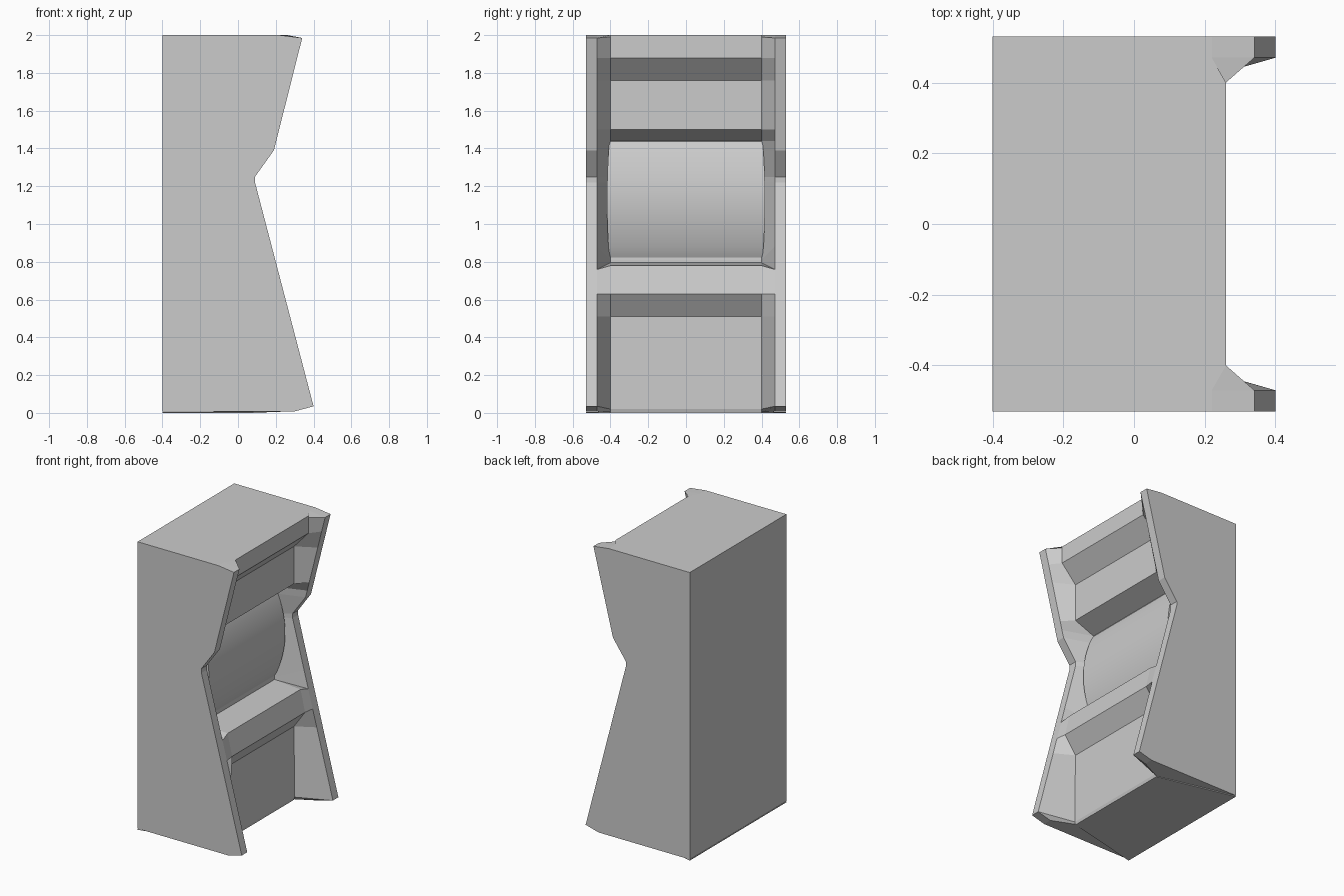
import bpy, bmesh, math

cube = bpy.data.objects.get("Cube")
if cube:
    bpy.data.objects.remove(cube, do_unlink=True)

grey = bpy.data.materials.new("plain_grey")
grey.use_nodes = True
grey.diffuse_color = (0.6, 0.6, 0.6, 1)
grey.node_tree.nodes["Principled BSDF"].inputs["Base Color"].default_value = (0.6, 0.6, 0.6, 1)

BACK, OUTER, INNER, MIDDLE = -0.4, 0.53, 0.47, 0.4


def loft(name, rings):
    """Skin a stack of equal closed rings and cap both ends."""
    bm = bmesh.new()
    rows = [[bm.verts.new(p) for p in ring] for ring in rings]
    count = len(rows[0])
    for low, high in zip(rows, rows[1:]):
        for i in range(count):
            j = (i + 1) % count
            bm.faces.new((low[i], low[j], high[j], high[i]))
    bm.faces.new(rows[0][::-1])
    bm.faces.new(rows[-1])
    bmesh.ops.remove_doubles(bm, verts=bm.verts, dist=0.0005)
    bmesh.ops.recalc_face_normals(bm, faces=bm.faces)
    mesh = bpy.data.meshes.new(name)
    bm.to_mesh(mesh)
    bm.free()
    mesh.materials.append(grey)
    obj = bpy.data.objects.new(name, mesh)
    bpy.context.collection.objects.link(obj)
    return obj


# Front edge of the two side panels, as (x, z) from the floor up
side_edge = [(0.3, 0.008), (0.4, 0.035), (0.09, 1.22), (0.09, 1.25),
             (0.19, 1.39), (0.34, 1.985), (0.22, 2.0)]


def side_x(z):
    for (xa, za), (xb, zb) in zip(side_edge, side_edge[1:]):
        if za <= z <= zb:
            return xa + (xb - xa) * (z - za) / (zb - za)
    return side_edge[-1][0]


# Recessed middle: x, its height, and the height where the bevel meets the side
stations = [
    (0.15, 0.004, 0.008), (0.155, 0.02, 0.035),
    (0.15, 0.51, 0.51), (0.235, 0.63, 0.63),        # lower door and overhang
    (0.2, 0.78, 0.76), (0.0, 0.795, 0.76),          # control panel
    (0.0, 0.81, 0.88), (-0.03, 1.22, 1.22),         # screen recess
    (-0.03, 1.25, 1.25), (-0.02, 1.39, 1.39), (0.0, 1.44, 1.44),
    (0.15, 1.5, 1.5), (0.15, 1.76, 1.76),           # upper panel
    (0.26, 1.88, 1.88), (0.26, 1.99, 1.985), (0.26, 2.0, 2.0),
]


def cabinet_ring(x, z, side_z):
    front = side_x(side_z)
    half = [(BACK, OUTER, side_z), (front, OUTER, side_z),
            (front, INNER, side_z), (x, MIDDLE, z)]
    return [(px, -py, pz) for px, py, pz in half] + half[::-1]


loft("cabinet", [cabinet_ring(*s) for s in stations])

# Curved screen: an arc bulging out of the recess
steps, low, high = 20, 0.815, 1.445
screen_rings = []
for i in range(steps + 1):
    t = i / steps
    z = low + (high - low) * t
    x = -0.005 + 0.075 * math.sin(math.pi * t) ** 0.8
    w = MIDDLE + 0.018 * math.sin(math.pi * t) ** 0.5
    screen_rings.append([(-0.1, -w, z), (x, -w, z), (x, w, z), (-0.1, w, z)])
screen = loft("screen", screen_rings)

bpy.ops.object.select_all(action="DESELECT")
screen.select_set(True)
bpy.context.view_layer.objects.active = screen
bpy.ops.object.shade_smooth_by_angle(angle=math.radians(30))

# Foot under the base, bringing the model down to the floor
foot = [(BACK, -OUTER), (0.15, -MIDDLE), (0.15, MIDDLE), (BACK, OUTER)]
loft("base_plate", [[(x, y, z) for x, y in foot] for z in (0.0, 0.006)])
